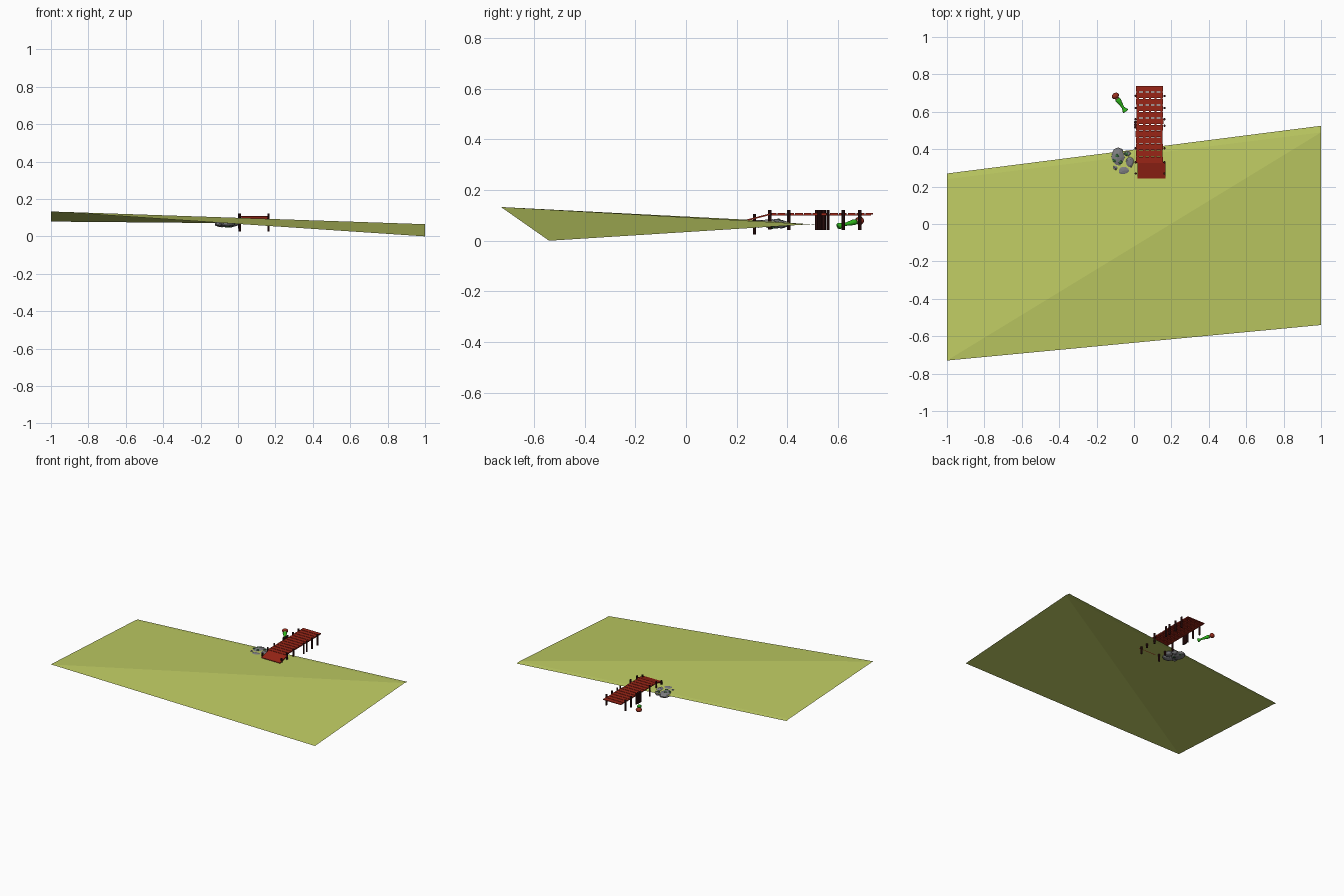
import bpy, bmesh, math, random
from mathutils import Vector, Matrix

if "Cube" in bpy.data.objects:
    bpy.data.objects.remove(bpy.data.objects["Cube"])

random.seed(4)


def mat(name, r, g, b):
    m = bpy.data.materials.new(name)
    m.diffuse_color = (r, g, b, 1)
    m.use_nodes = True
    m.node_tree.nodes["Principled BSDF"].inputs["Base Color"].default_value = m.diffuse_color
    return m


SAND = mat("sand", 0.52, 0.60, 0.125)
PLANK = mat("red plank", 0.32, 0.018, 0.008)
POST = mat("dark wood", 0.035, 0.006, 0.006)
STONE = mat("grey stone", 0.20, 0.20, 0.21)
WEED = mat("weed green", 0.045, 0.16, 0.05)
TAIL = mat("tail green", 0.03, 0.50, 0.012)
HAIR = mat("red hair", 0.33, 0.03, 0.015)
SKIN = mat("skin", 0.62, 0.32, 0.18)


def finish(name, bm, material, smooth=False):
    bmesh.ops.recalc_face_normals(bm, faces=bm.faces)
    me = bpy.data.meshes.new(name)
    bm.to_mesh(me)
    bm.free()
    me.materials.append(material)
    for p in me.polygons:
        p.use_smooth = smooth
    ob = bpy.data.objects.new(name, me)
    bpy.context.collection.objects.link(ob)
    return ob


def add_box(bm, center, size, rot=None):
    m = Matrix.Translation(center) @ (rot or Matrix()) @ Matrix.Diagonal((*size, 1))
    bmesh.ops.create_cube(bm, size=1, matrix=m)


def add_post(bm, x, y, z0, z1, r):
    bmesh.ops.create_cone(bm, cap_ends=True, segments=8, radius1=r, radius2=r, depth=z1 - z0,
                          matrix=Matrix.Translation((x, y, (z0 + z1) / 2)))


# beach: twisted sheet folded along its diagonal, with a narrow shore strip
bm = bmesh.new()
lf, rf = bm.verts.new((-1, -0.73, 0.133)), bm.verts.new((1, -0.54, 0))
rm, lm = bm.verts.new((1, 0.49, 0.065)), bm.verts.new((-1, 0.24, 0.083))
rb, lb = bm.verts.new((1, 0.525, 0.061)), bm.verts.new((-1, 0.27, 0.079))
for f in ((lf, rf, rm), (lf, rm, lm), (lm, rm, rb, lb)):
    bm.faces.new(f)
beach = finish("beach", bm, SAND)
if beach.data.polygons[0].normal.z < 0:
    beach.data.flip_normals()

# pier deck planks
bm = bmesh.new()
n, y0, y1 = 12, 0.325, 0.74
pitch = (y1 - y0) / n
for i in range(n):
    add_box(bm, (0.083 + random.uniform(-0.002, 0.002), y0 + pitch * (i + 0.5), 0.106),
            (0.144, pitch - 0.004, 0.005))
# stringers under the planks
for x in (0.02, 0.055, 0.085, 0.115, 0.147):
    add_box(bm, (x, (y0 + y1) / 2, 0.1015), (0.012, y1 - y0 - 0.02, 0.004))
finish("pier_deck", bm, PLANK)

# sloping ramp down to the beach
bm = bmesh.new()
tilt = Matrix.Rotation(math.atan2(0.022, 0.085), 4, 'X')
add_box(bm, (0.094, 0.287, 0.093), (0.15, 0.09, 0.006), tilt)
finish("pier_ramp", bm, PLANK)

# pier posts in pairs
bm = bmesh.new()
for y, z0, z1 in ((0.27, 0.025, 0.105), (0.33, 0.045, 0.122), (0.405, 0.043, 0.122),
                  (0.56, 0.043, 0.122), (0.62, 0.043, 0.122), (0.685, 0.043, 0.122)):
    for x in (0.009, 0.163):
        add_post(bm, x, y, z0, z1, 0.0065)
add_post(bm, 0.163, 0.525, 0.043, 0.122, 0.0065)
# mooring cluster on the left side
for y in (0.517, 0.53, 0.544):
    add_post(bm, 0.007, y, 0.043, 0.122, 0.0075)
finish("pier_posts", bm, POST)

# shore rocks: flattened lumps
bm = bmesh.new()
for x, y, z, rx, ry, rz in ((-0.085, 0.355, 0.066, 0.04, 0.056, 0.019),
                            (-0.055, 0.285, 0.068, 0.04, 0.03, 0.016),
                            (-0.022, 0.33, 0.068, 0.026, 0.034, 0.017),
                            (-0.1, 0.3, 0.068, 0.018, 0.018, 0.014),
                            (-0.035, 0.375, 0.064, 0.022, 0.018, 0.016)):
    m = Matrix.Translation((x, y, z)) @ Matrix.Diagonal((rx, ry, rz, 1))
    for v in bmesh.ops.create_icosphere(bm, subdivisions=2, radius=1, matrix=m)["verts"]:
        c = Vector((x, y, z))
        v.co = c + (v.co - c) * random.uniform(0.9, 1.06)
finish("shore_rocks", bm, STONE)

# weed clumps on the rocks
bm = bmesh.new()
for x, y, z in ((-0.09, 0.365, 0.083), (-0.072, 0.33, 0.082), (-0.105, 0.34, 0.08),
                (-0.04, 0.375, 0.077), (-0.075, 0.385, 0.055), (-0.06, 0.34, 0.051)):
    m = Matrix.Translation((x, y, z)) @ Matrix.Diagonal((0.012, 0.01, 0.005, 1))
    bmesh.ops.create_icosphere(bm, subdivisions=1, radius=1, matrix=m)
finish("weed_clumps", bm, WEED)

# swimming figure, laid along an axis from tail fin to head
start, end = Vector((-0.045, 0.603, 0.058)), Vector((-0.108, 0.698, 0.082))
axis = (end - start).normalized()
length = (end - start).length
basis = Matrix.Translation(start) @ axis.to_track_quat('Z', 'Y').to_matrix().to_4x4()


def lathe(name, profile, material, flat=1.0):
    bm = bmesh.new()
    rings = []
    for t, r in profile:
        rings.append([bm.verts.new(basis @ Vector((
            r * math.cos(a * math.tau / 10), r * flat * math.sin(a * math.tau / 10), t * length)))
            for a in range(10)])
    for p, q in zip(rings, rings[1:]):
        for a in range(10):
            b = (a + 1) % 10
            bm.faces.new((p[a], p[b], q[b], q[a]))
    bm.faces.new(rings[0])
    bm.faces.new(rings[-1])
    return finish(name, bm, material, True)


lathe("figure_tail", ((0, 0.016), (0.06, 0.015), (0.2, 0.007), (0.4, 0.010),
                      (0.62, 0.015), (0.7, 0.013)), TAIL, 0.8)
lathe("figure_torso", ((0.68, 0.011), (0.74, 0.012), (0.8, 0.012)), SKIN, 0.8)
lathe("figure_hair", ((0.76, 0.013), (0.8, 0.019), (0.88, 0.021), (0.96, 0.015),
                      (1.0, 0.005)), HAIR, 0.8)
